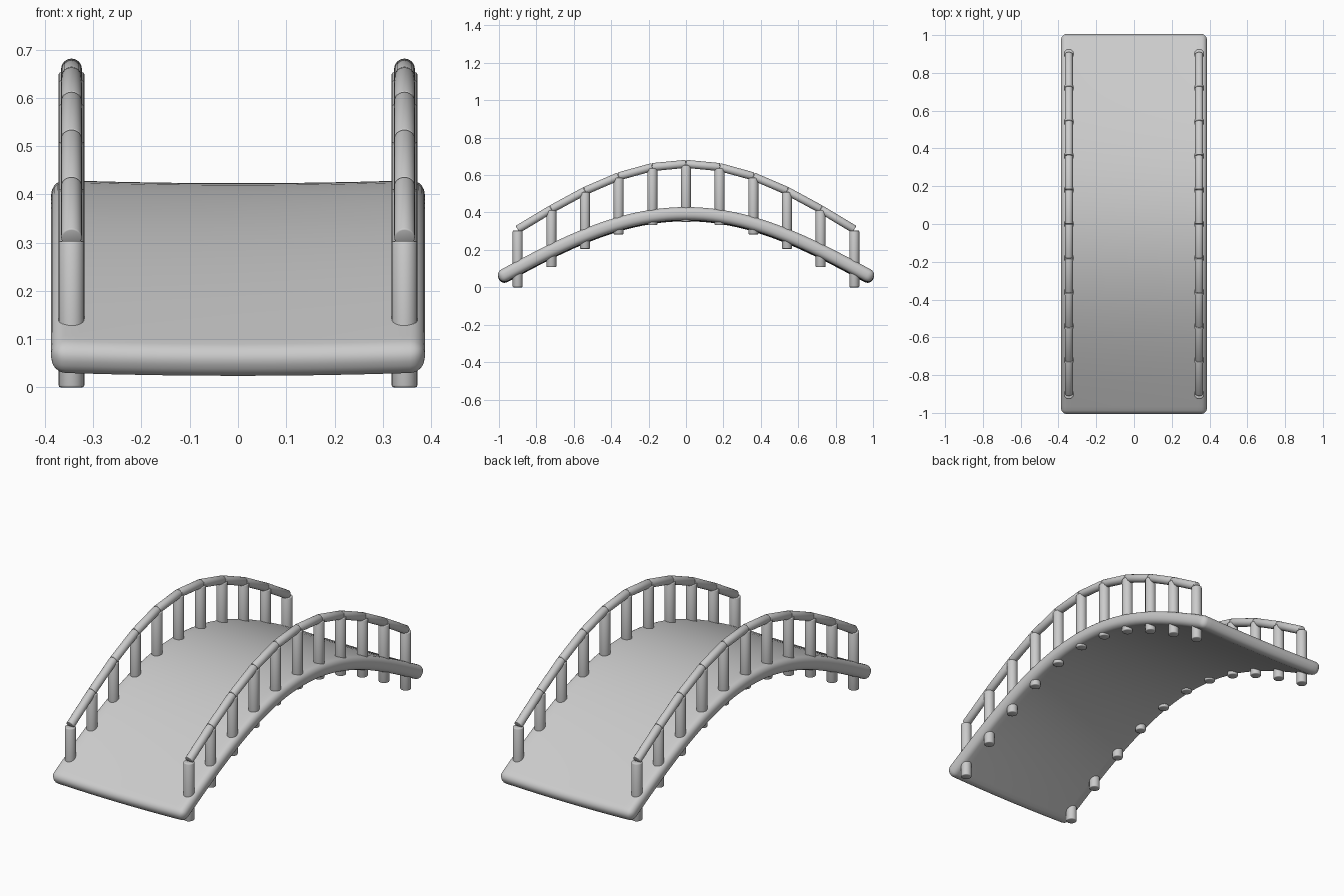
import bpy, bmesh, math
from mathutils import Vector

if "Cube" in bpy.data.objects:
    bpy.data.objects.remove(bpy.data.objects["Cube"])

HALF_W, HALF_L, HALF_T = 0.387, 1.0, 0.035
RAIL_X, N_POSTS, SPAN = 0.345, 11, 0.9


def make_object(name, bm, angle=35):
    bmesh.ops.recalc_face_normals(bm, faces=bm.faces[:])
    mesh = bpy.data.meshes.new(name)
    bm.to_mesh(mesh)
    bm.free()
    obj = bpy.data.objects.new(name, mesh)
    bpy.context.collection.objects.link(obj)
    bpy.ops.object.select_all(action='DESELECT')
    obj.select_set(True)
    bpy.context.view_layer.objects.active = obj
    bpy.ops.object.shade_smooth_by_angle(angle=math.radians(angle))
    return obj


def rod(name, a, b, radius, bevel):
    """Round bar from a to b with slightly softened ends."""
    a, b = Vector(a), Vector(b)
    bm = bmesh.new()
    bmesh.ops.create_cone(bm, cap_ends=True, segments=24, radius1=radius,
                          radius2=radius, depth=(b - a).length)
    rims = [e for e in bm.edges if e.calc_face_angle() > 1]
    bmesh.ops.bevel(bm, geom=rims, offset=bevel, segments=2, profile=0.5, affect='EDGES')
    turn = (b - a).to_track_quat('Z', 'Y')
    for v in bm.verts:
        v.co = turn @ v.co + (a + b) / 2
    return make_object(name, bm, 50)


def post_base(y):
    return 0.35 * math.cos(math.pi / 2 * y / SPAN)


# Arched deck: rounded slab, sliced across, then bent along a cosine arch
bm = bmesh.new()
bmesh.ops.create_cube(bm, size=2)
for v in bm.verts:
    v.co = Vector((v.co.x * HALF_W, v.co.y * HALF_L, v.co.z * HALF_T))
bmesh.ops.bevel(bm, geom=bm.edges[:], offset=0.03, segments=5, profile=0.5, affect='EDGES')


def slices(axis, limit, count):
    for i in range(count + 1):
        p = Vector((0, 0, 0))
        p[axis] = -limit + 2 * limit * i / count
        n = Vector((0, 0, 0))
        n[axis] = 1
        bmesh.ops.bisect_plane(bm, geom=bm.verts[:] + bm.edges[:] + bm.faces[:],
                               plane_co=p, plane_no=n)


slices(1, 0.95, 40)
slices(0, 0.33, 8)
for v in bm.verts:
    x, y, t = v.co
    slope = -0.345 * math.pi / 2 * math.sin(math.pi / 2 * y)
    k = 1 / math.hypot(1, slope)
    sag = 0.007 * (1 - (x / HALF_W) ** 2)
    z = 0.05 + 0.345 * math.cos(math.pi / 2 * y)
    v.co = Vector((x, y - slope * k * t, z + k * t - sag))
make_object("deck", bm, 40)

# Posts and straight handrail segments on both sides
ys = [-SPAN + 2 * SPAN * i / (N_POSTS - 1) for i in range(N_POSTS)]
for side, sx in (("left", -RAIL_X), ("right", RAIL_X)):
    for i, y in enumerate(ys):
        z = post_base(y)
        rod(f"{side}_post_{i + 1}", (sx, y, z), (sx, y, z + 0.303), 0.0265, 0.004)
    for i, (y0, y1) in enumerate(zip(ys, ys[1:])):
        rod(f"{side}_handrail_{i + 1}", (sx, y0, post_base(y0) + 0.31),
            (sx, y1, post_base(y1) + 0.31), 0.0215, 0.003)
